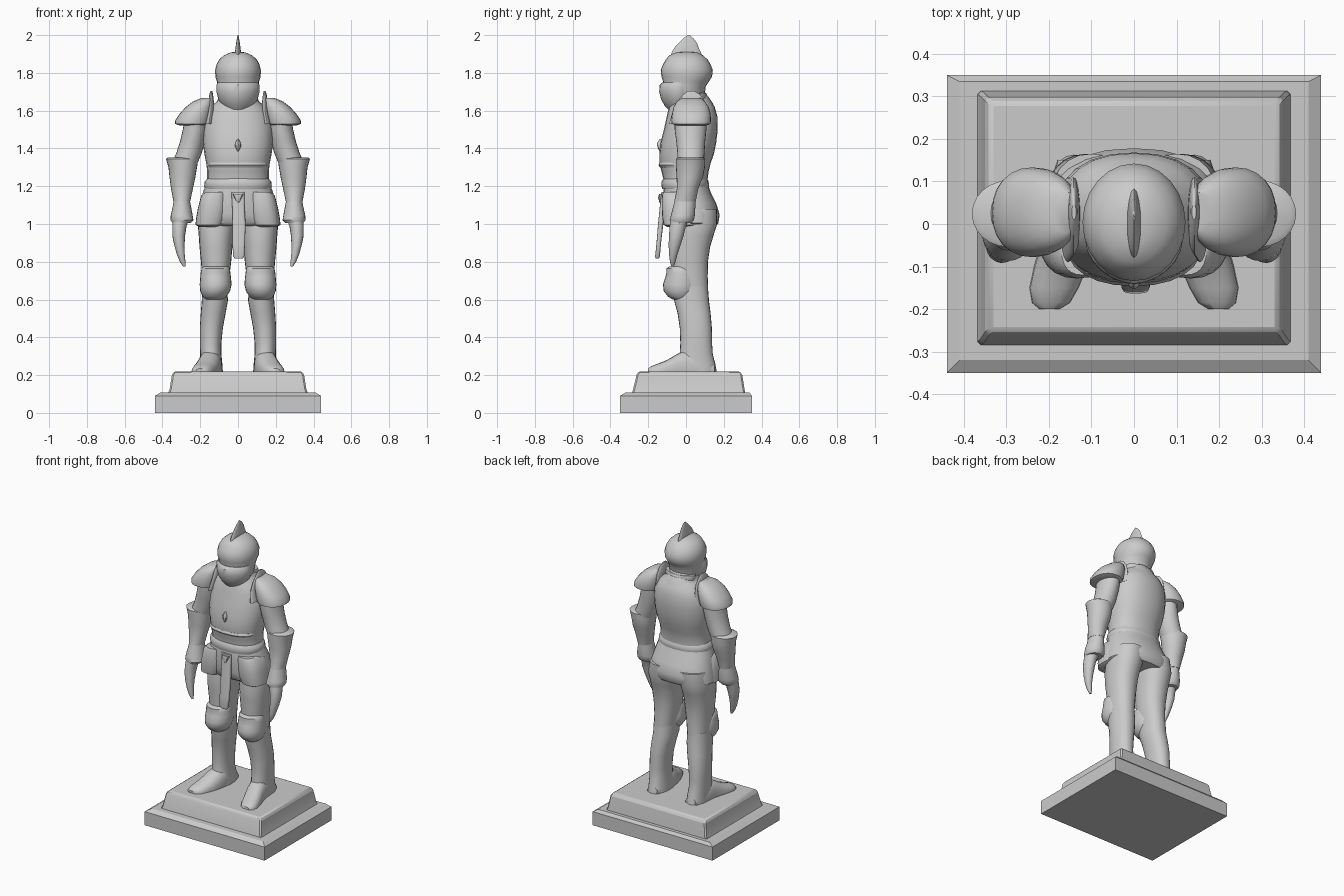
import bpy, bmesh, math


def loft(name, rings, axis='z', p=2.0, n=24, s=1, angle=40):
    """Skin rings (t, a0, a1, b0, b1); p is roundness (0 = square), s mirrors x."""
    bm = bmesh.new()
    loops = []
    for t, a0, a1, b0, b1 in rings:
        if p == 0:
            shape = [(1, 1), (-1, 1), (-1, -1), (1, -1)]
        else:
            shape = []
            for i in range(n):
                c, d = math.cos(2 * math.pi * i / n), math.sin(2 * math.pi * i / n)
                shape.append((math.copysign(abs(c) ** (2 / p), c),
                              math.copysign(abs(d) ** (2 / p), d)))
        loop = []
        for u, v in shape:
            a = (a0 + a1) / 2 + u * (a1 - a0) / 2
            b = (b0 + b1) / 2 + v * (b1 - b0) / 2
            loop.append(bm.verts.new((s * a, b, t) if axis == 'z' else (s * a, t, b)))
        loops.append(loop)
    for lo, hi in zip(loops, loops[1:]):
        for i in range(len(lo)):
            j = (i + 1) % len(lo)
            bm.faces.new((lo[i], lo[j], hi[j], hi[i]))
    bm.faces.new(loops[0])
    bm.faces.new(loops[-1])
    bmesh.ops.recalc_face_normals(bm, faces=bm.faces)
    mesh = bpy.data.meshes.new(name)
    bm.to_mesh(mesh)
    bm.free()
    for f in mesh.polygons:
        f.use_smooth = True
    mesh.set_sharp_from_angle(angle=math.radians(angle))
    ob = bpy.data.objects.new(name, mesh)
    bpy.context.collection.objects.link(ob)
    return ob


def sym(rings):
    """Rings given as (z, half width, y0, y1)."""
    return [(z, -w, w, y0, y1) for z, w, y0, y1 in rings]


# Stepped plinth
loft("plinth_slab", sym([(0, .44, -.35, .35), (.09, .44, -.35, .35),
                         (.108, .41, -.32, .335)]), p=0, angle=20)
step = loft("plinth_step", sym([(.09, .375, -.29, .315), (.125, .362, -.28, .31),
                                (.20, .35, -.262, .298), (.22, .338, -.25, .285)]), p=0, angle=20)
bev = step.modifiers.new("soft_edges", 'BEVEL')
bev.width = .008

# Torso armour
loft("cuirass", sym([(1.18, .17, -.12, .112), (1.24, .163, -.12, .115), (1.28, .163, -.13, .12),
                     (1.32, .168, -.14, .13), (1.37, .178, -.14, .148), (1.43, .186, -.135, .16),
                     (1.50, .186, -.117, .168), (1.57, .175, -.102, .166), (1.62, .145, -.09, .152),
                     (1.66, .10, -.075, .125), (1.70, .08, -.07, .10)]), p=2.25)
loft("back_collar", sym([(1.58, .135, -.07, .160), (1.64, .115, -.065, .142),
                         (1.675, .10, -.06, .118)]))
loft("waist_band", sym([(1.185, .172, -.125, .115), (1.20, .179, -.13, .122),
                        (1.225, .176, -.129, .12), (1.24, .163, -.12, .112)]), p=2.2)
loft("breastplate_edge", sym([(1.30, .155, -.138, .05), (1.312, .16, -.146, .05),
                              (1.325, .155, -.14, .05)]), p=2.2)
loft("skirt", sym([(1.23, .162, -.115, .11), (1.17, .185, -.12, .13), (1.11, .20, -.122, .16),
                   (1.05, .215, -.117, .178), (1.005, .222, -.108, .172),
                   (.99, .205, -.09, .16)]), p=2.25)
loft("front_flap", [(1.17, -.035, .035, -.13, -.10), (1.08, -.03, .035, -.14, -.11),
                    (1.0, -.03, .04, -.148, -.12), (.90, -.03, .037, -.156, -.132),
                    (.83, -.026, .034, -.163, -.138), (.818, -.018, .026, -.16, -.142)], p=3.5)
loft("belt_buckle", [(1.11, -.006, .008, -.14, -.11), (1.14, -.022, .022, -.148, -.11),
                     (1.16, -.032, .032, -.142, -.11)], n=8)
loft("chest_boss", [(1.385, -.005, .005, -.142, -.12), (1.41, -.016, .016, -.152, -.12),
                    (1.43, -.014, .014, -.153, -.12), (1.45, -.003, .003, -.138, -.12)], n=8)

# Helmet, visor and crest
loft("helmet", sym([(1.60, .075, -.08, .085), (1.64, .088, -.105, .092), (1.68, .102, -.12, .098),
                    (1.73, .11, -.122, .105), (1.755, .112, -.122, .122), (1.78, .12, -.13, .138),
                    (1.815, .121, -.134, .142), (1.845, .114, -.122, .130),
                    (1.87, .10, -.107, .115), (1.892, .076, -.09, .092),
                    (1.908, .04, -.05, .06), (1.912, .01, -.01, .02)]))
loft("visor", sym([(1.595, .055, -.085, .0), (1.625, .08, -.112, .03), (1.66, .104, -.132, .05),
                   (1.70, .114, -.142, .06), (1.735, .114, -.14, .06),
                   (1.75, .109, -.125, .06)]), p=1.8)
loft("neck_guard", sym([(1.65, .098, .0, .108), (1.67, .104, .0, .115), (1.69, .102, .0, .108)]))
loft("crest", sym([(1.88, .017, -.085, .09), (1.91, .016, -.075, .078), (1.935, .013, -.06, .066),
                   (1.955, .010, -.042, .06), (1.98, .006, -.018, .042),
                   (1.993, .004, .0, .028), (2.0, .002, .008, .018)]), n=16)

for side, s in (("right", -1), ("left", 1)):
    # Shoulder armour
    loft(side + "_pauldron", [(1.522, .165, .31, -.05, .11), (1.53, .152, .334, -.076, .13),
                              (1.55, .145, .332, -.078, .133), (1.585, .138, .308, -.074, .13),
                              (1.62, .132, .276, -.066, .12), (1.65, .13, .236, -.048, .10),
                              (1.668, .13, .19, -.02, .075)], p=2.2, s=s)
    loft(side + "_shoulder_flange", [(1.53, .135, .175, -.09, .11), (1.60, .125, .16, -.07, .11),
                                     (1.65, .128, .156, -.045, .10), (1.685, .132, .152, -.015, .075),
                                     (1.705, .136, .146, .01, .045)], s=s)
    # Arm, forearm guard and hand
    loft(side + "_upper_arm", [(1.57, .165, .28, -.06, .11), (1.50, .165, .292, -.06, .108),
                               (1.44, .175, .306, -.052, .102), (1.38, .19, .325, -.046, .098),
                               (1.32, .215, .35, -.046, .095)], s=s)
    loft(side + "_forearm_guard", [(1.352, .225, .37, -.04, .09), (1.345, .21, .381, -.054, .102),
                                   (1.30, .217, .368, -.053, .10), (1.25, .225, .363, -.05, .09),
                                   (1.19, .238, .355, -.048, .066), (1.12, .253, .342, -.062, .052)],
         s=s)
    loft(side + "_gauntlet_cuff", [(1.14, .258, .338, -.055, .05), (1.10, .25, .344, -.066, .05),
                                   (1.045, .24, .356, -.08, .047), (1.02, .236, .357, -.087, .042),
                                   (1.005, .25, .347, -.08, .03)], s=s)
    loft(side + "_hand", [(1.03, .255, .345, -.08, .02), (.99, .272, .348, -.086, .0),
                          (.94, .28, .348, -.09, -.012), (.89, .283, .338, -.092, -.028),
                          (.84, .282, .324, -.09, -.045), (.80, .278, .308, -.085, -.055),
                          (.775, .277, .291, -.078, -.065)], s=s, n=16)
    # Hip plate over the skirt
    loft(side + "_hip_plate", [(1.17, .065, .17, -.12, .0), (1.15, .055, .195, -.127, .05),
                               (1.08, .055, .213, -.128, .07), (1.03, .06, .222, -.125, .08),
                               (.995, .075, .225, -.118, .08), (.985, .10, .205, -.10, .06)],
         p=2.5, s=s)
    # Leg armour
    loft(side + "_thigh", [(1.08, .0, .20, -.08, .165), (1.0, .012, .213, -.085, .165),
                           (.94, .024, .208, -.09, .146), (.88, .03, .204, -.088, .128),
                           (.80, .036, .196, -.08, .116), (.72, .046, .19, -.08, .115),
                           (.64, .056, .188, -.075, .118)], p=2.2, s=s)
    loft(side + "_knee_guard", [(.775, .05, .182, -.088, .03), (.765, .043, .193, -.104, .05),
                                (.74, .04, .198, -.104, .05), (.715, .037, .20, -.11, .06),
                                (.68, .034, .203, -.122, .07), (.645, .042, .20, -.118, .06),
                                (.615, .062, .186, -.095, .04), (.60, .08, .17, -.07, .02)], s=s)
    loft(side + "_shin_guard", [(.67, .055, .19, -.07, .116), (.59, .054, .192, -.062, .122),
                                (.53, .065, .197, -.045, .13), (.45, .08, .202, -.033, .137),
                                (.37, .088, .202, -.03, .138), (.31, .088, .20, -.033, .142),
                                (.26, .083, .20, -.045, .155), (.215, .08, .202, -.06, .163)],
         p=2.2, s=s)
    # Pointed, splayed foot
    loft(side + "_foot", [(.15, .10, .18, .17, .26), (.08, .085, .20, .15, .31),
                          (.0, .085, .208, .14, .335), (-.05, .095, .22, .145, .31),
                          (-.10, .11, .235, .155, .28), (-.15, .13, .246, .17, .26),
                          (-.185, .15, .24, .185, .247), (-.20, .175, .222, .20, .235)],
         axis='y', p=2.4, s=s, n=20)
